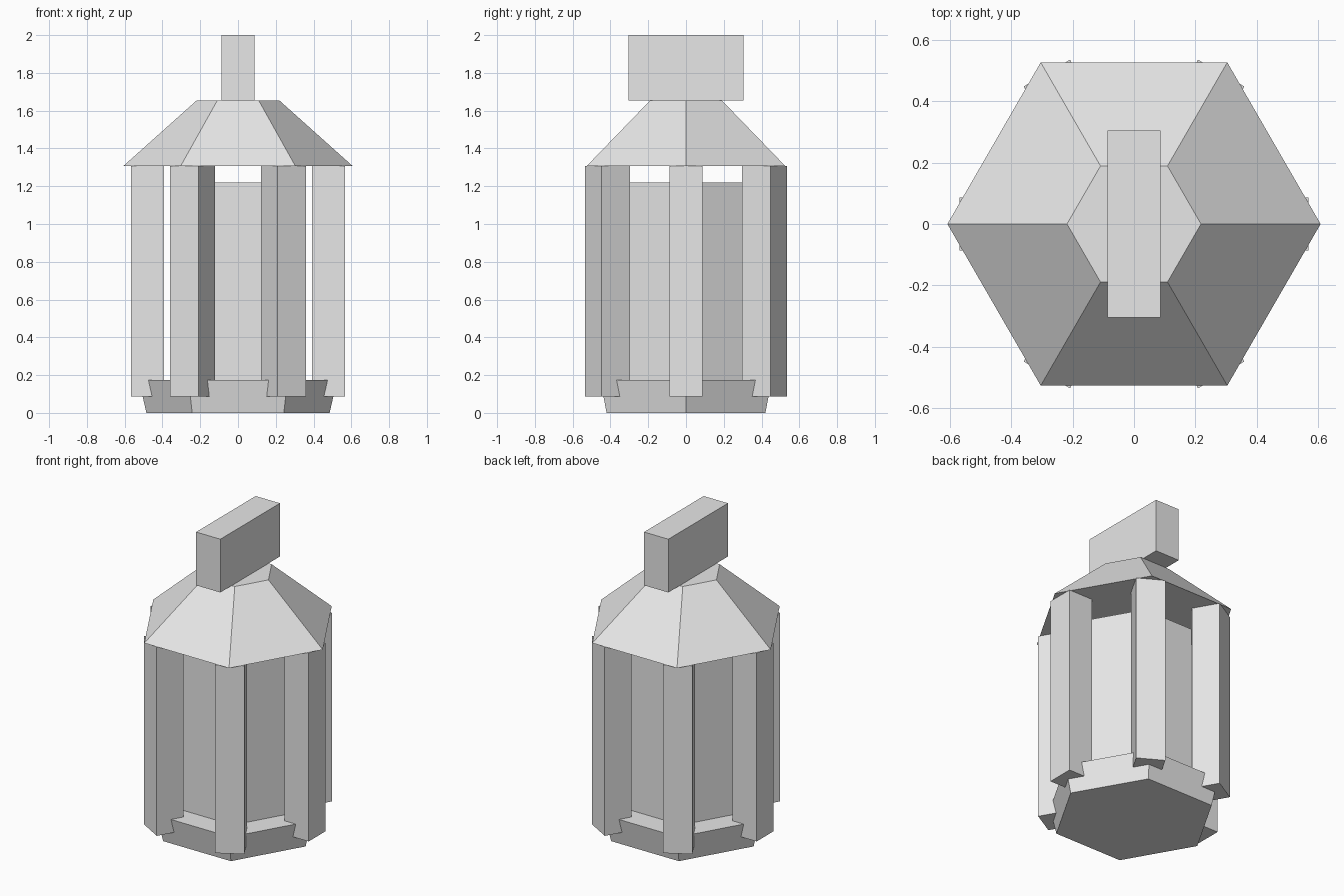
import bpy, bmesh, math
from mathutils import Matrix

if "Cube" in bpy.data.objects:
    bpy.data.objects.remove(bpy.data.objects["Cube"])

grey = bpy.data.materials.new("light grey")
grey.diffuse_color = (0.8, 0.8, 0.8, 1)
grey.use_nodes = True
grey.node_tree.nodes["Principled BSDF"].inputs["Base Color"].default_value = grey.diffuse_color


def finish(name, bm):
    bmesh.ops.recalc_face_normals(bm, faces=bm.faces)
    mesh = bpy.data.meshes.new(name)
    bm.to_mesh(mesh)
    bm.free()
    mesh.materials.append(grey)
    obj = bpy.data.objects.new(name, mesh)
    bpy.context.collection.objects.link(obj)
    return obj


def hex_frustum(name, r_low, r_high, z_low, z_high):
    """Six-sided solid with corners on the x axis."""
    bm = bmesh.new()
    rings = []
    for r, z in ((r_low, z_low), (r_high, z_high)):
        rings.append([bm.verts.new((r * math.cos(i * math.pi / 3),
                                    r * math.sin(i * math.pi / 3), z))
                      for i in range(6)])
    low, high = rings
    bm.faces.new(low)
    bm.faces.new(high)
    for i in range(6):
        j = (i + 1) % 6
        bm.faces.new((low[i], low[j], high[j], high[i]))
    return finish(name, bm)


def box(name, size, centre, angle=0.0):
    """Box placed at centre, then turned about the z axis."""
    bm = bmesh.new()
    m = (Matrix.Rotation(angle, 4, 'Z') @ Matrix.Translation(centre)
         @ Matrix.Diagonal((*size, 1)))
    bmesh.ops.create_cube(bm, size=1, matrix=m)
    return finish(name, bm)


# Flared base, inner lamp body and sloping roof
hex_frustum("base", 0.485, 0.525, 0.0, 0.175)
hex_frustum("lamp_body", 0.358, 0.358, 0.17, 1.22)
hex_frustum("roof", 0.607, 0.218, 1.307, 1.655)

# Square posts at the six corners
for i in range(6):
    box(f"post_{i + 1}", (0.174, 0.174, 1.22), (0.48, 0, 0.697), i * math.pi / 3)

# Top handle block
box("handle", (0.174, 0.61, 0.345), (0, 0, 1.8275))
